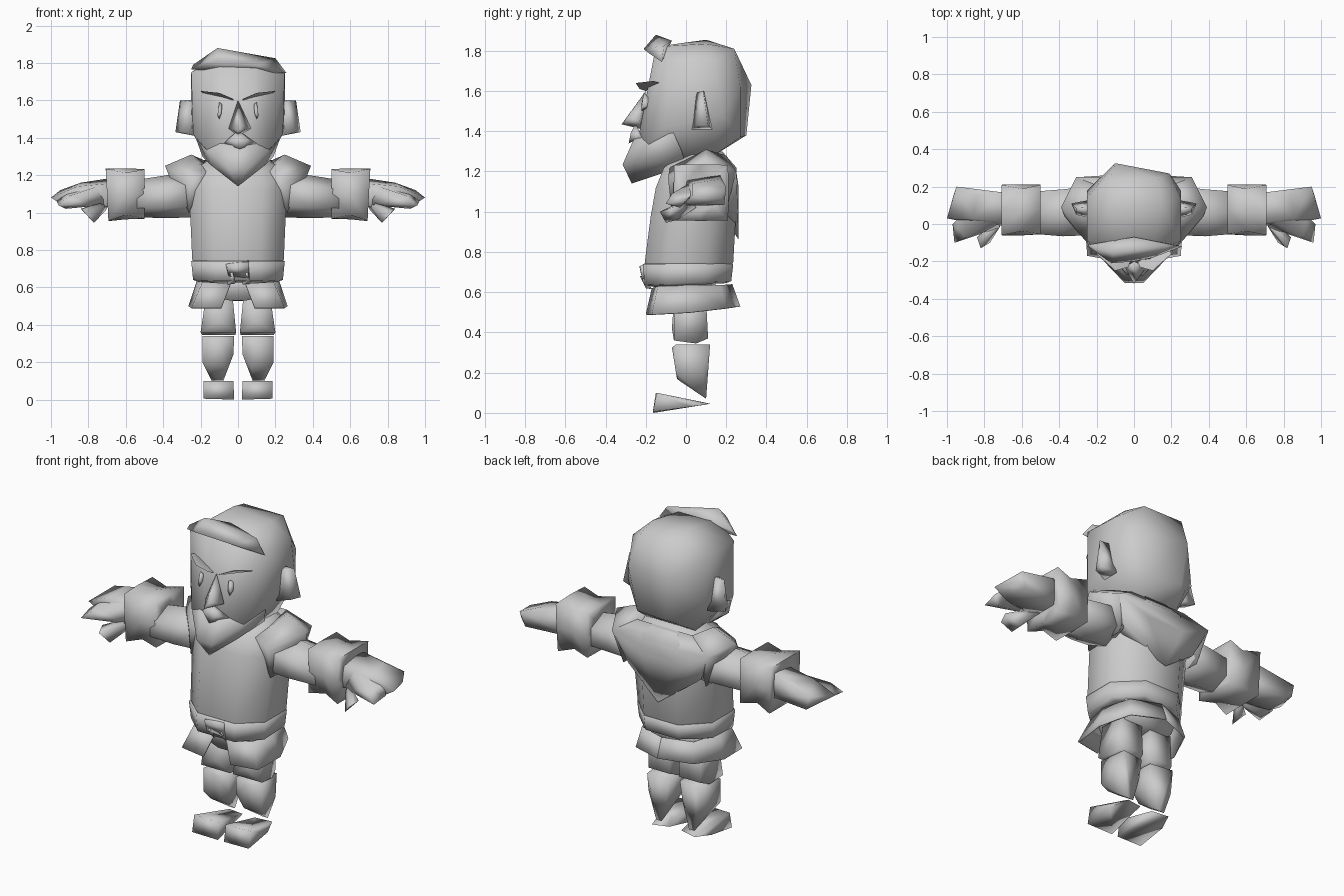
import bpy, bmesh, math

grey = bpy.data.materials.new("plain grey")
grey.diffuse_color = (0.6, 0.6, 0.6, 1)


def finish(name, bm, angle=110):
    me = bpy.data.meshes.new(name)
    bmesh.ops.recalc_face_normals(bm, faces=bm.faces[:])
    bm.to_mesh(me)
    bm.free()
    me.materials.append(grey)
    ob = bpy.data.objects.new(name, me)
    bpy.context.collection.objects.link(ob)
    bpy.ops.object.select_all(action='DESELECT')
    ob.select_set(True)
    bpy.context.view_layer.objects.active = ob
    bpy.ops.object.shade_smooth_by_angle(angle=math.radians(angle))
    return ob


def hull(name, pts, side=1, both=False, angle=110):
    """Faceted solid wrapped round a few points; both adds the mirrored points."""
    bm = bmesh.new()
    for x, y, z in pts:
        bm.verts.new((x * side, y, z))
        if both and abs(x) > 0.001:
            bm.verts.new((-x, y, z))
    res = bmesh.ops.convex_hull(bm, input=bm.verts[:])
    junk = [v for v in res["geom_interior"] if isinstance(v, bmesh.types.BMVert)]
    bmesh.ops.delete(bm, geom=junk, context='VERTS')
    return finish(name, bm, angle)


def loft(name, rings, cap=True, closed=True, angle=110):
    """Skin over rings that have the same number of points."""
    bm = bmesh.new()
    vr = [[bm.verts.new(p) for p in r] for r in rings]
    n = len(vr[0])
    for a, b in zip(vr, vr[1:]):
        for i in range(n if closed else n - 1):
            j = (i + 1) % n
            bm.faces.new((a[i], a[j], b[j], b[i]))
    if cap:
        bm.faces.new(vr[0])
        bm.faces.new(vr[-1])
    return finish(name, bm, angle)


def body_ring(z, hx, y0, y1, tilt=0.0):
    """Eight-sided level ring; tilt lifts the back."""
    m, h = (y0 + y1) / 2, (y1 - y0) / 2
    prof = [(-.5, -1), (.5, -1), (1, -.5), (1, .4), (.45, 1), (-.45, 1), (-1, .4), (-1, -.5)]
    return [(hx * a, m + h * b, z + tilt * b) for a, b in prof]


def arm_ring(x, y, z, ry, rz, side, n=6, dent=1.0, lean=0.0):
    """Upright ring across the arm; dent pulls in every other point, lean skews x by height."""
    turn = math.pi / 4 if n == 8 else math.pi / 6
    ring = []
    for i in range(n):
        t, k = turn + math.tau * i / n, dent if i % 2 else 1.0
        ring.append(((x + lean * math.sin(t)) * side,
                     y + k * ry * math.cos(t), z + k * rz * math.sin(t)))
    return ring


# Head, flat in front and domed toward the back, slightly lopsided
sides = [(.25, -.09, 1.75), (.1, -.15, 1.82), (.25, .14, 1.74), (.25, .18, 1.48),
         (.24, -.1, 1.42), (.17, -.19, 1.34), (.06, -.235, 1.38), (.05, -.19, 1.6),
         (.16, .14, 1.28), (.08, -.1, 1.2), (.13, .24, 1.81), (.13, .27, 1.37)]
lone = [(-.1, .325, 1.63), (.19, .27, 1.62), (-.08, .3, 1.38), (-.1, .1, 1.855), (.15, .1, 1.835)]
hull("head", sides + [(-x, y, z) for x, y, z in sides] + lone)

# Jutting chin and beard
hull("beard", [(.0, -.27, 1.14), (.05, -.315, 1.235), (.16, -.2, 1.33), (.06, -.26, 1.36),
               (.14, -.2, 1.25), (.23, -.07, 1.41), (.19, -.02, 1.3), (.1, .0, 1.23)],
     both=True)
hull("mouth", [(-.04, -.27, 1.39), (.05, -.275, 1.39), (0, -.25, 1.44), (.1, -.22, 1.37),
               (-.08, -.22, 1.37), (.01, -.285, 1.34)])

# Nose and fringe
hull("nose", [(0, -.2, 1.6), (-.05, -.23, 1.45), (.07, -.23, 1.45), (0, -.32, 1.435),
              (.02, -.29, 1.47), (0, -.22, 1.41)])
hull("fringe", [(-.25, -.12, 1.765), (-.24, -.11, 1.79), (-.11, -.15, 1.88), (.2, -.11, 1.825),
                (.26, -.12, 1.745), (.0, -.2, 1.8), (.1, -.18, 1.785), (-.12, -.21, 1.81),
                (-.02, -.12, 1.76), (.0, -.07, 1.85)])

for s, tag in ((1, "left"), (-1, "right")):
    # Ears, brows and eyes
    hull(tag + "_ear", [(.23, .03, 1.41), (.23, .13, 1.41), (.24, .05, 1.59), (.24, .09, 1.6),
                        (.335, .11, 1.43), (.31, .085, 1.6), (.31, .05, 1.43)], s)
    hull(tag + "_brow", [(.02, -.2, 1.6), (.03, -.23, 1.61), (.1, -.25, 1.64), (.1, -.18, 1.635),
                         (.2, -.16, 1.65), (.19, -.13, 1.64), (.1, -.2, 1.625)], s)
    hull(tag + "_eye", [(.085, -.21, 1.58), (.1, -.21, 1.59), (.11, -.22, 1.52),
                        (.1, -.22, 1.5), (.088, -.222, 1.53), (.1, -.15, 1.54)], s)

    # Shoulder cap
    hull(tag + "_shoulder", [(.25, .1, 1.31), (.39, .09, 1.25), (.36, .13, 1.19), (.31, .25, 1.2),
                             (.18, .2, 1.28), (.17, -.08, 1.22), (.26, -.09, 1.17),
                             (.26, -.07, 1.0), (.27, .2, 1.0), (.37, .04, 1.2)], s)
    # Upper arm
    loft(tag + "_upper_arm", [arm_ring(.24, .07, 1.09, .15, .115, s),
                              arm_ring(.38, .06, 1.085, .145, .115, s),
                              arm_ring(.54, .06, 1.075, .13, .1, s)])
    # Flared cuff with pointed corners
    loft(tag + "_cuff", [arm_ring(.50, .075, 1.10, .09, .09, s, 8),
                         arm_ring(.50, .078, 1.10, .185, .185, s, 8, .72),
                         arm_ring(.60, .075, 1.10, .16, .16, s, 8, .85),
                         arm_ring(.70, .075, 1.095, .19, .195, s, 8, .72, .01),
                         arm_ring(.69, .075, 1.095, .09, .09, s, 8)])
    # Broad open hand with a thumb below
    hull(tag + "_hand", [(.64, .15, 1.17), (.64, .0, 1.16), (.64, .15, 1.03), (.64, .0, 1.03),
                         (.71, .17, 1.18), (.84, .16, 1.16), (.86, .03, 1.14), (.84, .0, 1.04),
                         (.95, .2, 1.12), (1.0, .03, 1.08), (.92, .03, 1.03), (.96, .17, 1.07),
                         (.92, .19, 1.035), (.72, -.01, 1.04)], s)
    hull(tag + "_front_fingers", [(.72, .03, 1.15), (.72, -.02, 1.04), (.92, .05, 1.1),
                                  (.97, .0, 1.06), (.96, -.1, 1.04), (.9, -.07, 1.09),
                                  (.92, -.03, 1.02)], s)
    hull(tag + "_thumb", [(.7, .02, 1.07), (.72, -.02, 1.03), (.7, .05, 1.02), (.82, -.13, 1.0),
                          (.77, -.1, .945), (.76, -.04, .96), (.84, -.07, 1.02)], s)

    # Thigh, tapered shin and wedge foot
    hull(tag + "_thigh", [(.03, -.06, .56), (.17, -.06, .56), (.03, .1, .56), (.17, .1, .56),
                          (.01, -.06, .36), (.2, -.06, .36), (.015, .05, .345), (.19, .05, .345),
                          (.03, .11, .37), (.17, .11, .37), (.1, -.07, .42)], s)
    hull(tag + "_shin", [(.02, -.05, .34), (.19, -.05, .34), (.1, -.07, .325), (.03, .1, .34),
                         (.17, .12, .34), (.025, -.05, .24), (.19, -.05, .2), (.07, -.045, .17),
                         (.15, -.04, .165), (.09, .1, .07), (.125, .1, .07), (.19, .08, .22),
                         (.04, .09, .22)], s)
    hull(tag + "_foot", [(.02, -.16, .0), (.185, -.165, .005), (.025, -.15, .1),
                         (.185, -.145, .1), (.04, .1, .05), (.14, .12, .045), (.18, .02, .03)], s)

    # Skirt half: thin open cloth swept from the front slit to the back
    top = [(.04, -.17, .62), (.19, -.14, .63), (.22, .0, .635), (.17, .17, .635), (.0, .23, .64)]
    low = [(.09, -.2, .49), (.25, -.17, .49), (.265, .02, .5), (.19, .2, .52), (.0, .27, .53)]
    skirt = loft(tag + "_skirt", [[(x * s, y, z) for x, y, z in r] for r in (top, low)],
                 cap=False, closed=False)
    thick = skirt.modifiers.new("cloth", 'SOLIDIFY')
    thick.thickness = 0.008
    thick.offset = -1

# Hips under the skirt
hull("hips", [(.18, -.11, .66), (.18, .15, .66), (.15, .13, .55), (.15, -.1, .55),
              (.04, -.13, .53)], both=True)

# Tunic body and the pointed yoke across the back
loft("torso", [body_ring(.70, .235, -.19, .21), body_ring(.75, .245, -.205, .235),
               body_ring(.98, .255, -.175, .248), body_ring(1.12, .265, -.15, .25),
               body_ring(1.22, .25, -.11, .25), body_ring(1.29, .15, -.02, .18, .01)])
hull("back_yoke", [(.31, .25, 1.2), (.18, .2, 1.28), (.35, .14, 1.2), (.22, .225, 1.02),
                   (.0, .262, .86), (.12, .262, 1.12), (.0, .2, 1.27), (.24, .15, 1.04)], both=True)

# Belt: shallow band, deeper at the front
loft("belt", [body_ring(.745, .235, -.19, .215), body_ring(.74, .25, -.215, .235),
              body_ring(.645, .24, -.205, .225, .01), body_ring(.635, .21, -.15, .2, .01)])

# Belt buckle with a tied knot and two hanging ends
hull("buckle", [(-.07, -.2, .73), (.06, -.2, .745), (.06, -.23, .73), (-.06, -.23, .72),
                (-.05, -.215, .66), (.06, -.215, .65)])
for k, x in enumerate((-.035, .045)):
    hull("belt_end_%d" % (k + 1), [(x - .025, -.2, .68), (x + .025, -.2, .68), (x, -.23, .68),
                                   (x - .02, -.17, .615), (x + .02, -.2, .62)])
